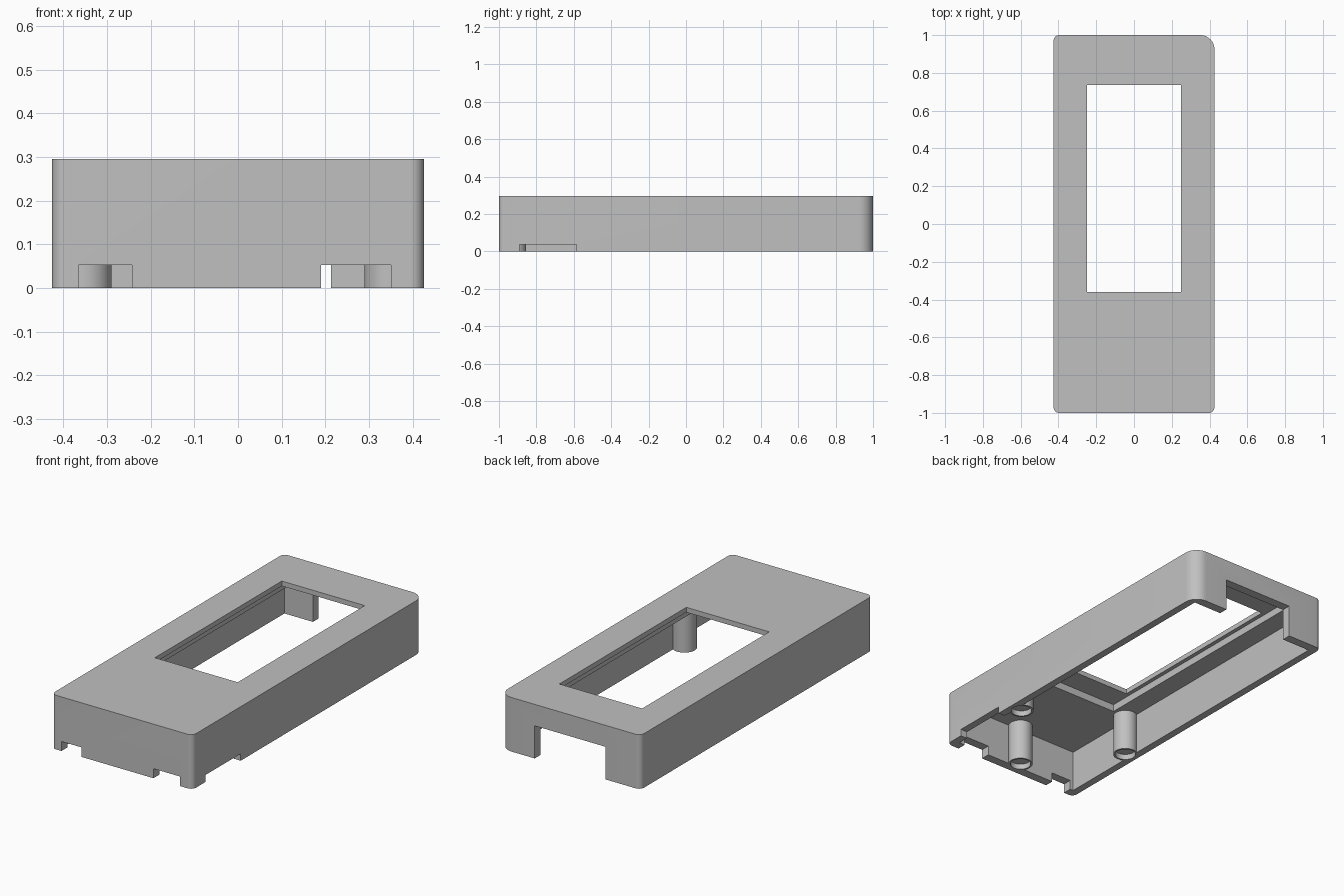
import bpy, bmesh, math

cube = bpy.data.objects.get("Cube")
if cube:
    bpy.data.objects.remove(cube, do_unlink=True)

HEIGHT, CEILING, LIP = 0.295, 0.228, 0.268

grey = bpy.data.materials.new("plain grey")
grey.use_nodes = True
colour = (0.53, 0.53, 0.53, 1)
grey.diffuse_color = colour
grey.node_tree.nodes["Principled BSDF"].inputs["Base Color"].default_value = colour


def prism(name, outline, z0, z1):
    """Extrude a closed counter-clockwise outline from z0 to z1."""
    bm = bmesh.new()
    face = bm.faces.new([bm.verts.new((x, y, z0)) for x, y in outline])
    side = bmesh.ops.extrude_face_region(bm, geom=[face])["geom"]
    bmesh.ops.translate(bm, vec=(0, 0, z1 - z0),
                        verts=[v for v in side if isinstance(v, bmesh.types.BMVert)])
    bmesh.ops.recalc_face_normals(bm, faces=bm.faces)
    mesh = bpy.data.meshes.new(name)
    bm.to_mesh(mesh)
    bm.free()
    mesh.materials.append(grey)
    obj = bpy.data.objects.new(name, mesh)
    bpy.context.collection.objects.link(obj)
    return obj


def box(name, x0, x1, y0, y1, z0, z1):
    return prism(name, [(x0, y0), (x1, y0), (x1, y1), (x0, y1)], z0, z1)


def circle(cx, cy, r, n=40):
    return [(cx + r * math.cos(2 * math.pi * i / n),
             cy + r * math.sin(2 * math.pi * i / n)) for i in range(n)]


def rounded_outline(hx, hy, radii, steps=10):
    """Rectangle outline with one radius per corner, from back left round to front left."""
    pts = []
    for i, ((sx, sy), r) in enumerate(zip([(1, 1), (-1, 1), (-1, -1), (1, -1)], radii)):
        for k in range(steps + 1):
            a = (i + k / steps) * math.pi / 2
            pts.append((sx * (hx - r) + r * math.cos(a), sy * (hy - r) + r * math.sin(a)))
    return pts


def combine(target, tool, operation):
    mod = target.modifiers.new(operation, "BOOLEAN")
    mod.object, mod.operation, mod.solver = tool, operation, "EXACT"
    bpy.context.view_layer.objects.active = target
    bpy.ops.object.modifier_apply(modifier=mod.name)
    bpy.data.objects.remove(tool, do_unlink=True)


# Outer shell with one larger corner
shell = prism("case_shell", rounded_outline(0.426, 1, (0.075, 0.03, 0.03, 0.03)), 0, HEIGHT)

# Hollow inside, open at the bottom
combine(shell, box("cavity", -0.385, 0.385, -0.95, 0.95, -0.1, CEILING), "DIFFERENCE")

# Screw posts hanging from the ceiling
posts = [(0, -0.917), (-0.352, -0.49), (0.352, -0.49)]
for x, y in posts:
    combine(shell, prism("post", circle(x, y, 0.0625), 0, CEILING + 0.02), "UNION")

# Screw holes, window, its recess, rear opening and rim notches
cutters = [
    box("window", -0.25, 0.25, -0.36, 0.735, 0.1, 0.4),
    box("window_recess", -0.272, 0.272, -0.49, 0.89, 0.15, LIP),
    box("rear_opening", -0.213, 0.213, 0.92, 1.1, -0.1, 0.178),
    box("front_notch_right", -0.365, -0.243, -1.1, -0.94, -0.1, 0.052),
    box("front_notch_left", 0.19, 0.35, -1.1, -0.94, -0.1, 0.052),
    box("side_notch", 0.375, 0.5, -0.89, -0.585, -0.1, 0.038),
]
cutters += [prism("screw_hole", circle(x, y, 0.053), -0.1, 0.03) for x, y in posts]
for cutter in cutters:
    combine(shell, cutter, "DIFFERENCE")

# Smooth round surfaces, keep edges crisp
bpy.ops.object.select_all(action="DESELECT")
shell.select_set(True)
bpy.context.view_layer.objects.active = shell
bpy.ops.object.shade_smooth_by_angle(angle=math.radians(30))
